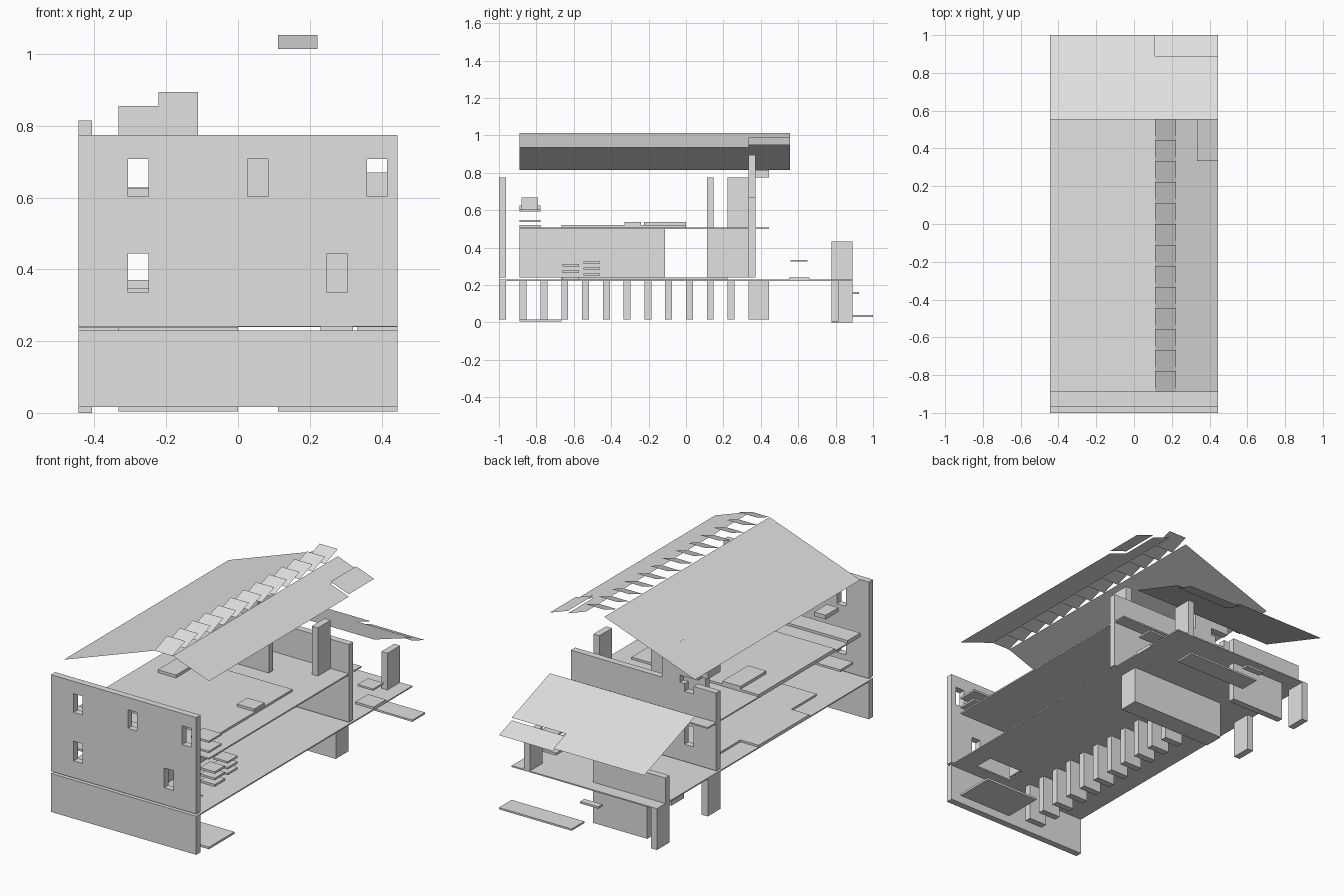
import bpy, bmesh
from mathutils import Vector

if "Cube" in bpy.data.objects:
    bpy.data.objects.remove(bpy.data.objects["Cube"])

U = 1 / 9          # building module
T = U / 3          # wall thickness
X = 4 * U          # half width

grey = bpy.data.materials.new("light_grey")
grey.diffuse_color = (0.75, 0.75, 0.75, 1)
grey.use_nodes = True
grey.node_tree.nodes["Principled BSDF"].inputs["Base Color"].default_value = grey.diffuse_color


def finish(bm, name):
    bmesh.ops.recalc_face_normals(bm, faces=bm.faces)
    me = bpy.data.meshes.new(name)
    bm.to_mesh(me)
    bm.free()
    me.materials.append(grey)
    ob = bpy.data.objects.new(name, me)
    bpy.context.collection.objects.link(ob)
    return ob


def panel(name, place, u, v, holes=(), extrude=None):
    """Flat rectangle with rectangular holes, mapped to 3D by place(u, v)."""
    bm = bmesh.new()
    us = sorted({*u, *[c for h in holes for c in h[:2]]})
    vs = sorted({*v, *[c for h in holes for c in h[2:]]})
    for u0, u1 in zip(us, us[1:]):
        for v0, v1 in zip(vs, vs[1:]):
            cu, cv = (u0 + u1) / 2, (v0 + v1) / 2
            if any(h[0] < cu < h[1] and h[2] < cv < h[3] for h in holes):
                continue
            pts = [(u0, v0), (u1, v0), (u1, v1), (u0, v1)]
            bm.faces.new([bm.verts.new(place(*p)) for p in pts])
    bmesh.ops.remove_doubles(bm, verts=bm.verts, dist=1e-5)
    if extrude:
        r = bmesh.ops.extrude_face_region(bm, geom=bm.faces[:], use_keep_orig=True)
        new = [g for g in r["geom"] if isinstance(g, bmesh.types.BMVert)]
        bmesh.ops.translate(bm, verts=new, vec=Vector(extrude))
    bmesh.ops.dissolve_limit(bm, angle_limit=0.01, verts=bm.verts, edges=bm.edges)
    return finish(bm, name)


def box(name, x0, x1, y0, y1, z0, z1):
    return panel(name, lambda a, b: (a, b, z0), (x0, x1), (y0, y1),
                 extrude=(0, 0, z1 - z0))


def wall(name, x0, x1, y, z0, z1, holes=()):
    return panel(name, lambda a, b: (a, y, b), (x0, x1), (z0, z1), holes, (0, T, 0))


def floor(name, x0, x1, y0, y1, z0, z1, holes=()):
    return panel(name, lambda a, b: (a, b, z0), (x0, x1), (y0, y1), holes,
                 (0, 0, z1 - z0))


# Front wall and its base
windows = [(-.306, -.25, .603, .707), (.026, .083, .603, .707), (.359, .415, .603, .707),
           (-.306, -.25, .335, .444), (.248, .304, .335, .444)]
wall("front_wall", -X, X, -1, .241, .775, windows)
wall("front_base", -X, X, -1, .016, .222)

# Floors
floor("ground_floor", -X, X, -1, 8 * U, .222, .229, [(U, 3 * U, -8 * U, -7 * U)])
floor("upper_floor", -X, X, -8 * U, 4 * U, .5, .508)
box("ground_floor_cover", -3 * U, 0, -6 * U, 2 * U, .229, .24)
box("ground_floor_mat", -X, -3 * U, -4 * U, 0, .229, .24)
box("upper_floor_cover", -X, 3 * U, -6 * U, 0, .508, .52)
box("upper_floor_front_cover", -X, U, -8 * U, -7 * U, .508, .522)

# Row of supports under the floor
for i in range(11):
    y = (i - 8) * U
    box("floor_support", -U, 0, y, y + T, .016, .222)
box("rear_beam", -2 * U, .365, 3 * U, 4 * U, .016, .222)
box("beam_post", -X, -X + T, 3 * U, 4 * U, .016, .222)

# Interior walls, ground storey
box("middle_wall_front", U - T, U, -8 * U, -U, .24, .5)
box("middle_wall_rear", U - T, U, U, 3 * U, .24, .5)
wall("rear_wall_lower", -X, X, 3 * U, .24, .5, [windows[3]])

# Upper storey walls, stepped gable and posts
wall("rear_wall_upper", -X, X, 3 * U, .508, .67, [(-.306, -.25, .628, .67)])
wall("gable_step_low", -3 * U, -2 * U, 3 * U, .71, .855)
wall("gable_step_high", -2 * U, -U, 3 * U, .67, .895)
wall("upper_cross_wall", -2 * U, U, U, .508, .775)
box("upper_post", 3 * U - T, 3 * U, 2 * U, 3 * U, .508, .775)
box("eave_block", -X, -X + T, 3 * U, 4 * U, .775, .815)

# Porch walls and posts
box("porch_post_left", -X, -X + T, 7 * U, 8 * U, 0, .222)
box("porch_post_right", 3 * U, 3 * U + T, 7 * U, 8 * U, .229, .432)
wall("porch_base", -3 * U, 0, 7 * U, .004, .222)
wall("porch_parapet", -X, 0, 7 * U, .229, .37)

# Steps and ground plates
box("ground_plate", U, X, -8 * U, -6 * U, .004, .016)
box("rear_step_low", 0, X, 8 * U, 1, .03, .04)
box("rear_step_high", -U, 0, 8 * U, 8 * U + T, .153, .164)

# Stacked shelves inside
for i in range(3):
    box("shelf_stack_front", .23, .32, -.66, -.572, .23 + .035 * i, .242 + .035 * i)
    box("shelf_stack_rear", .23, .32, -.547, -.46, .25 + .032 * i, .261 + .032 * i)
box("shelf_top", .23, .32, -.66, -.572, .3, .31)

# Furniture
box("porch_seat_base", 3 * U, X, .55, .66, .229, .241)
box("porch_seat_top", .34, .435, .56, .65, .325, .335)
box("stool_top", .225, .33, -.33, -.24, .522, .536)
box("bench_top", -3 * U, -2 * U, -.225, 0, .52, .536)
box("window_shelf_low", 3 * U, X, -8 * U, -7 * U, .536, .547)
box("window_shelf_high", 3 * U, X, -8 * U, -7 * U, .592, .603)
box("cabinet", -.15, -U, -.88, -.79, .605, .667)
box("window_sill_lower", -.4, -.24, -8 * U, -7 * U, .336, .348)
box("window_sill_upper", -.31, -.24, -8 * U, -7 * U, .603, .626)

# Main roof sheets
SLOPE = (1.014 - .815) / (5 * U)


def right_z(x):
    return 1.014 - SLOPE * (x - 2 * U)


panel("roof_left", lambda a, b: (a, b, 1.014 + SLOPE * (a - U)), (-X, U), (-8 * U, 5 * U))
panel("roof_right", lambda a, b: (a, b, right_z(a)), (2 * U, X), (-8 * U, 5 * U),
      [(3 * U, X, 3 * U, 5 * U)])
panel("roof_right_patch", lambda a, b: (a, b, right_z(a) + .014), (3 * U, X), (3 * U, 5 * U))

# Tilted ridge tiles
for i in range(13):
    y = (i - 8) * U
    panel("ridge_tile", lambda a, b: (a, b, 1.014 + (b - y) * .36), (U, 2 * U), (y, y + U))


# Porch roof with a lowered patch
def porch_z(y):
    return .613 - .355 * (y - 5 * U)


panel("porch_roof", lambda a, b: (a, b, porch_z(b)), (-X, X), (5 * U, 1),
      [(U, X, 8 * U, 1)])
panel("porch_roof_patch", lambda a, b: (a, b, porch_z(b) - .015), (U, X), (8 * U, 1))
